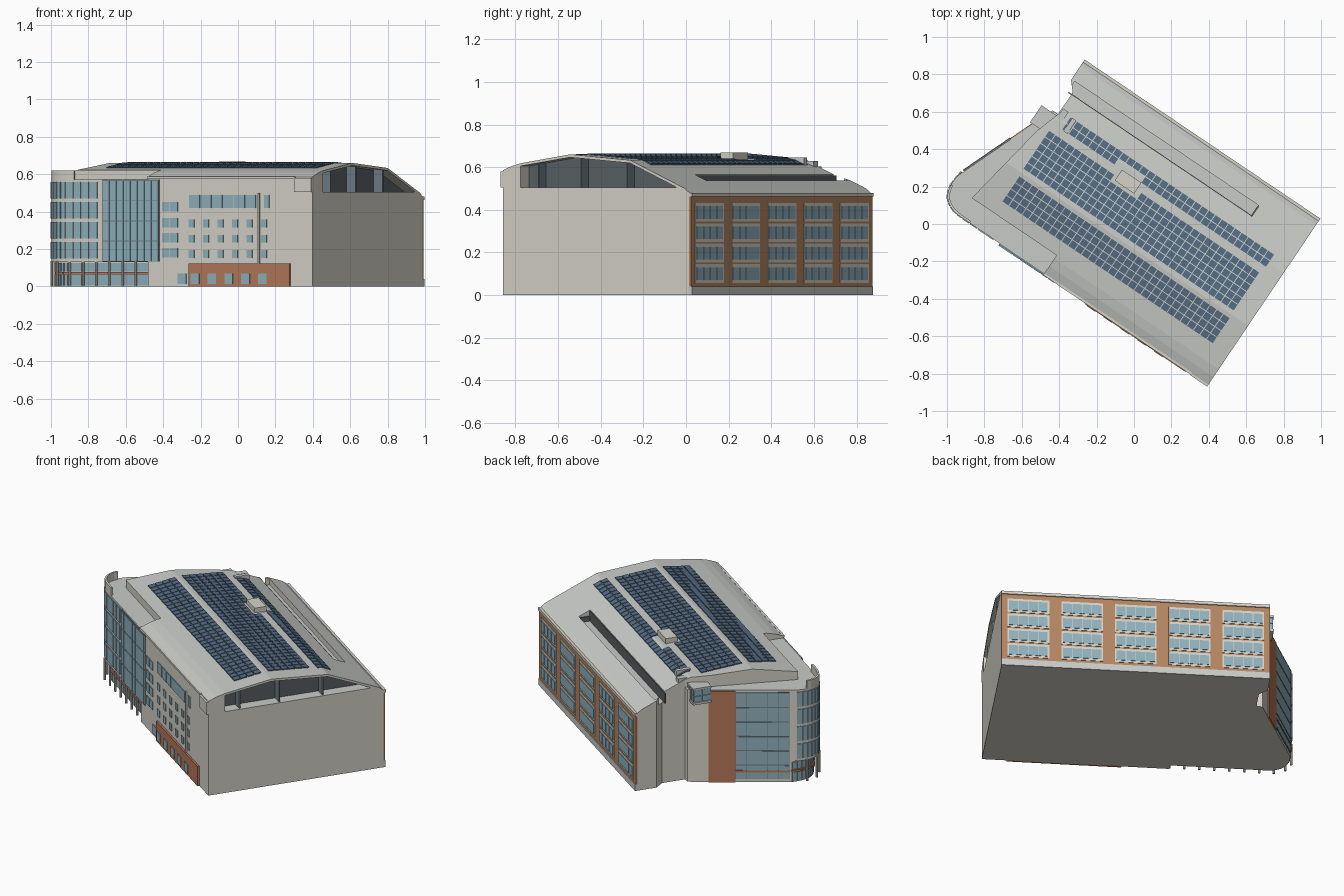
import bpy, bmesh, math
from mathutils import Vector

if "Cube" in bpy.data.objects:
    bpy.data.objects.remove(bpy.data.objects["Cube"])

ROT = math.radians(-34)      # whole building is turned on the plan


def material(name, *rgb):
    m = bpy.data.materials.new(name)
    m.diffuse_color = (*rgb, 1)
    m.use_nodes = True
    m.node_tree.nodes["Principled BSDF"].inputs["Base Color"].default_value = m.diffuse_color
    return m


WALL = material("wall_beige", .67, .65, .58)
ROOF = material("roof_grey", .58, .60, .57)
BRICK = material("brown_brick", .46, .24, .12)
RED = material("red_brick", .46, .19, .10)
GLASS = material("blue_glass", .28, .44, .51)
DARK = material("dark_recess", .10, .12, .13)
SOLAR = material("solar_navy", .09, .15, .23)
FRAME = material("dark_frame", .16, .21, .24)


def finish(name, bm, mat):
    bmesh.ops.recalc_face_normals(bm, faces=bm.faces)
    me = bpy.data.meshes.new(name)
    bm.to_mesh(me)
    bm.free()
    me.materials.append(mat)
    ob = bpy.data.objects.new(name, me)
    bpy.context.collection.objects.link(ob)
    ob.rotation_euler.z = ROT
    return ob


def add_loft(bm, low, high):
    a = [bm.verts.new(p) for p in low]
    b = [bm.verts.new(p) for p in high]
    bm.faces.new(a)
    bm.faces.new(b)
    for i in range(len(a)):
        j = (i + 1) % len(a)
        bm.faces.new((a[i], a[j], b[j], b[i]))


def prism(name, pts, z0, z1, mat):
    bm = bmesh.new()
    add_loft(bm, [(x, y, z0) for x, y in pts], [(x, y, z1) for x, y in pts])
    return finish(name, bm, mat)


def section(name, vz, u0, u1, mat):
    bm = bmesh.new()
    add_loft(bm, [(u0, v, z) for v, z in vz], [(u1, v, z) for v, z in vz])
    return finish(name, bm, mat)


def boxes(name, wall, items, mat):
    """wall = (origin, direction); item = along0, along1, out0, out1, z0, z1"""
    bm = bmesh.new()
    for s0, s1, n0, n1, z0, z1 in items:
        put(bm, wall, s0, s1, n0, n1, z0, z1)
    return finish(name, bm, mat)


def put(bm, wall, s0, s1, n0, n1, z0, z1):
    o, d = Vector(wall[0]), Vector(wall[1]).normalized()
    n = Vector((d.y, -d.x))
    c = [o + d * s + n * k for s, k in ((s0, n0), (s1, n0), (s1, n1), (s0, n1))]
    add_loft(bm, [(*p, z0) for p in c], [(*p, z1) for p in c])


def along(name, path, n0, n1, rows, mat, gap=0.0):
    bm = bmesh.new()
    for p, q in zip(path, path[1:]):
        d = Vector(q) - Vector(p)
        for z0, z1 in rows:
            put(bm, (p, d), gap, d.length - gap, n0, n1, z0, z1)
    return finish(name, bm, mat)


def boolean(ob, cutter, op):
    m = ob.modifiers.new("cut", 'BOOLEAN')
    m.operation, m.object, m.solver = op, cutter, 'EXACT'
    me = bpy.data.meshes.new_from_object(ob.evaluated_get(bpy.context.evaluated_depsgraph_get()))
    ob.modifiers.clear()
    ob.data = me
    bpy.data.objects.remove(cutter)


def roof_faces(ob):
    ob.data.materials.clear()
    ob.data.materials.append(WALL)
    ob.data.materials.append(ROOF)
    for f in ob.data.polygons:
        f.material_index = 1 if f.normal.z > .2 else 0


def bend(p0, p1, p2, n=10):
    p0, p1, p2 = map(Vector, (p0, p1, p2))
    return [tuple(p0 * (1 - t) ** 2 + p1 * 2 * t * (1 - t) + p2 * t * t) for t in (i / n for i in range(n + 1))]


# main hall with faceted roof
ROOFLINE = [(-.49, .585), (-.44, .605), (-.39, .618), (-.11, .66), (.23, .633), (.54, .50), (.565, .48)]


def h(v):
    for (a, za), (b, zb) in zip(ROOFLINE, ROOFLINE[1:]):
        if v <= b:
            return za + (zb - za) * (v - a) / (b - a)


hall = section("main_hall", [(-.49, 0)] + ROOFLINE + [(.565, 0)], -1, 1, WALL)
plan = [(.81, -.6), (.81, .6), (-.71, .6), (-.71, .45), (-.665, .40), (-.665, .26), (-.71, .12),
        (-.797, -.37), (-.25, -.37), (-.25, -.6)]
boolean(hall, prism("plan_cutter", plan, -.1, 1, WALL), 'INTERSECT')
gable = [(-.39, .505), (-.39, .605), (-.11, .646), (.23, .619), (.48, .511), (.49, .505)]
boolean(hall, section("gable_cutter", gable, .735, 1, WALL), 'DIFFERENCE')
trench = [(-.69, .385), (.5, .385), (.5, .455), (-.69, .455)]
boolean(hall, prism("trench_cutter", trench, .50, .8, WALL), 'DIFFERENCE')
roof_faces(hall)
section("gable_glazing", gable, .733, .74, DARK)
EAST = ((.81, 0), (0, 1))
boxes("gable_posts", EAST, [(v, v + .008, -.07, -.012, .505, h(v) - .012) for v in (-.3, -.06, .2)], FRAME)
PLAN = ((0, 0), (1, 0))      # plain plan frame: out = -v
boxes("trench_lining", PLAN, [(-.685, .497, -.39, -.384, .50, .562), (.494, .501, -.455, -.385, .5, .53)], DARK)

# left wing: upper floors with rounded corner, recessed ground floor
arc = bend((-.925, -.31), (-.955, -.487), (-.78, -.487))
wing = prism("rounded_wing", [(-.2, .26), (-.70, .26)] + arc + [(-.2, -.487)], .13, .572, WALL)
roof_faces(wing)
low_arc = bend((-.915, -.285), (-.925, -.45), (-.79, -.45))
prism("wing_ground_floor", [(-.2, .26), (-.70, .26)] + low_arc + [(-.2, -.45)], 0, .131, WALL)
flat = [(-.73, -.487), (-.68, -.487), (-.63, -.487), (-.575, -.487)]
along("curved_windows", arc + flat, -.002, .005,
      [(.148 + .107 * i, .238 + .107 * i) for i in range(4)], GLASS, .003)
along("curved_parapet", arc[2:] + flat[:1], -.012, 0, [(.57, .62)], WALL)
low_path = low_arc + [(-.7 + .088 * i, -.45) for i in range(7)]
along("ground_glazing", low_path, -.002, .005, [(.006, .06), (.08, .125)], GLASS, .003)
along("ground_brick_band", low_path, -.002, .012, [(.064, .078)], RED)

# round columns under the overhang
bm = bmesh.new()
for x, y in arc[2:9:3] + [(-.76 + .085 * i, -.48) for i in range(8)]:
    r = bmesh.ops.create_cone(bm, cap_ends=True, segments=10, radius1=.007, radius2=.007, depth=.135)
    bmesh.ops.translate(bm, verts=r["verts"], vec=(x, y, .0675))
finish("columns", bm, WALL)

# front wall
FRONT = ((0, -.49), (1, 0))


def U(x):
    return (x + .274) / .829


cols = [U(-.72) + i * .0452 for i in range(8)]
boxes("curtain_wall_frame", FRONT, [(U(-.72), U(-.42), -.005, .006, .132, .572)], FRAME)
boxes("curtain_wall_glass", FRONT,
      [(c + .002, c + .043, 0, .010, z + .002, z + .106) for c in cols for z in (.134, .242, .350, .458)], GLASS)
wins = [(U(-.405 + .045 * k), U(-.365 + .045 * k), 0, .004, z, z + .05)
        for k in range(2) for z in (.155, .235, .315, .40)]
wins += [(U(x), U(x + .03), 0, .004, z, z + .042)
         for x in (-.262 + .0775 * i for i in range(6)) for z in (.152, .234, .315)]
wins += [(U(-.26 + .06 * i), U(-.203 + .06 * i), 0, .004, .42, .488) for i in range(6)]
wins += [(U(.14), U(.168), 0, .004, .42, .488), (U(-.32), U(-.275), 0, .004, .012, .068)]
boxes("front_windows", FRONT, wins, GLASS)
boxes("front_brick_base", FRONT, [(.02, .67, -.005, .012, 0, .122)], RED)
boxes("base_windows", FRONT, [(U(x), U(x + .045), .01, .015, .012, .068)
                              for x in (-.245 + .09 * i for i in range(5))], GLASS)
boxes("front_trim", FRONT, [(U(.11), U(.118), 0, .008, .12, .5), (.70, .81, -.005, .012, .505, .58),
                            (-.25, .70, -.005, .008, .575, .588)], WALL)

# angled left wall
DIAG = ((-.70, .26), (-.225, -.57))
boxes("left_brick_panel", DIAG, [(.12, .27, -.005, .006, 0, .565)], RED)
boxes("left_glass_frame", DIAG, [(.27, .575, -.01, .004, .02, .56)], FRAME)
boxes("left_glass", DIAG, [(.273 + .06 * i, .331 + .06 * i, 0, .007, z, z + .083)
                           for i in range(5) for z in (.022 + .0895 * j for j in range(6))], GLASS)
boxes("left_brick_band", DIAG, [(.27, .575, 0, .010, .064, .076)], RED)

# small glazed lookout box on the left end
boxes("lookout_box", PLAN, [(-.765, -.62, -.25, -.14, .50, .515), (-.765, -.62, -.25, -.14, .59, .602),
                            (-.757, -.63, -.242, -.148, .51, .595)], ROOF)
boxes("lookout_glass", PLAN, [(-.762, -.755, -.244 + .05 * i, -.198 + .05 * i, z, z + .034)
                              for i in range(2) for z in (.517, .554)] +
      [(-.757 + .032 * i, -.729 + .032 * i, n, n + .006, z, z + .034)
       for i in range(3) for n in (-.247, -.149) for z in (.517, .554)], GLASS)

# brick rear facade: five bays by four floors
BACK = ((0, .565), (-1, 0))
boxes("rear_brick_wall", BACK, [(-.81, .71, -.005, .010, .04, .462)], BRICK)
boxes("rear_base", BACK, [(-.81, .71, -.005, .015, 0, .04)], ROOF)
boxes("rear_cornice", BACK, [(-.81, .71, -.01, .016, .462, .48)], WALL)
frames, panes = [], []
for i in range(5):
    s = -.81 + .304 * (i + .5) - .118
    for j in range(4):
        z = .07 + .096 * j
        frames.append((s, s + .236, 0, .013, z - .012, z + .075))
        panes += [(s + .008 + .0555 * k, s + .060 + .0555 * k, .01, .016, z, z + .06) for k in range(4)]
boxes("rear_window_frames", BACK, frames, WALL)
boxes("rear_windows", BACK, panes, GLASS)

# solar panels following the roof
bm = bmesh.new()
PU, PV = .0425, .0415
for u0, v0, nu, nv in ((-.65, -.293, 32, 4), (-.655, -.085, 32, 6), (-.60, .205, 31, 2)):
    for i in range(nu):
        for j in range(nv):
            a, b = u0 + i * PU, v0 + j * PV
            if -.26 < a < -.09 and .1 < b < .206:
                continue
            q = [(a, b), (a + PU - .005, b), (a + PU - .005, b + PV - .005), (a, b + PV - .005)]
            add_loft(bm, [(x, y, h(y) - .002) for x, y in q], [(x, y, h(y) + .006) for x, y in q])
finish("solar_panels", bm, SOLAR)

# rooftop units
boxes("roof_hatch", PLAN, [(-.215, -.09, -.205, -.135, .62, .668)], WALL)
boxes("roof_vents", PLAN, [(-.66, -.625, -.30, -.24, .60, .628), (-.59, -.565, -.285, -.20, .61, .645)], ROOF)
